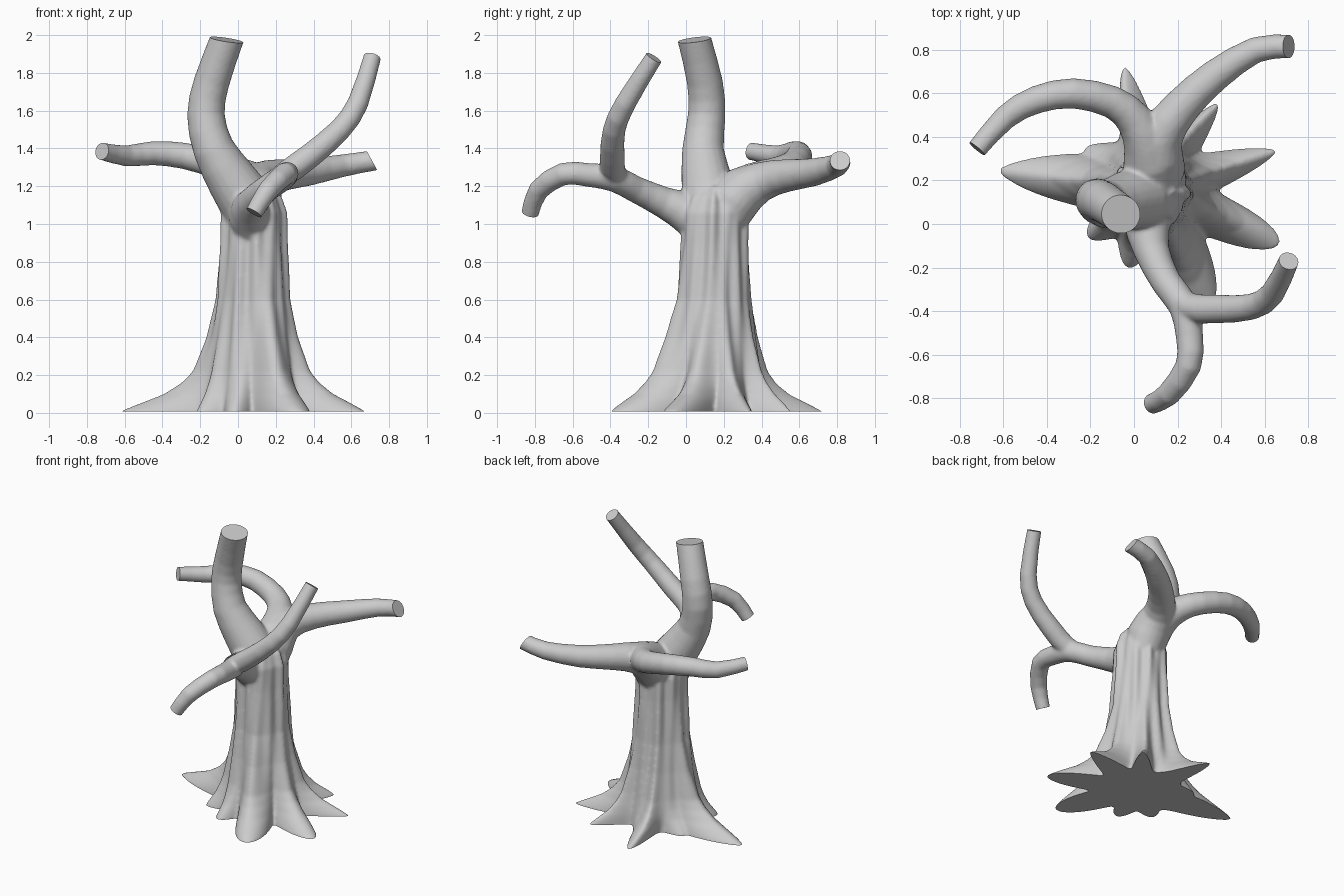
import bpy, bmesh, math
from mathutils import Vector

cube = bpy.data.objects.get("Cube")
if cube:
    bpy.data.objects.remove(cube)

bark = bpy.data.materials.new("grey bark")
bark.use_nodes = True
GREY = (0.6, 0.6, 0.6, 1)
bark.diffuse_color = GREY
bark.node_tree.nodes["Principled BSDF"].inputs["Base Color"].default_value = GREY

wood = bmesh.new()   # all overlapping solids, fused below
saw_cuts = []        # (point, outward normal) of each sawn limb end
GROUND = 0.008


def loft(rings):
    """Skin a list of point rings into the wood and cap both ends."""
    loops = [[wood.verts.new(p) for p in ring] for ring in rings]
    n = len(loops[0])
    for a, b in zip(loops, loops[1:]):
        for i in range(n):
            j = (i + 1) % n
            wood.faces.new((a[i], a[j], b[j], b[i]))
    for loop in (loops[0], loops[-1]):
        centre = wood.verts.new(sum((v.co for v in loop), Vector()) / n)
        for i in range(n):
            wood.faces.new((loop[i], loop[(i + 1) % n], centre))


def soften_path(path):
    """Add a spline midpoint between neighbouring path points."""
    pts = [Vector(p) for p in path]
    out = []
    for i in range(len(pts) - 1):
        p0, p3 = pts[max(i - 1, 0)], pts[min(i + 2, len(pts) - 1)]
        out += [pts[i], (9 * (pts[i] + pts[i + 1]) - p0 - p3) / 16]
    return out + [pts[-1]]


def limb(path, normal=None, sides=20):
    """Tapered tube through (x, y, z, radius) points, overshooting its saw cut."""
    path = soften_path(path)
    pts = [p.to_3d() for p in path]
    end = (pts[-1] - pts[-2]).normalized()
    saw_cuts.append((pts[-1].copy(), Vector(normal).normalized() if normal else end))
    pts[-1] += end * 0.05
    rings, side = [], Vector((0.3, 0.5, 0.8))
    for i, p in enumerate(pts):
        before = (p - pts[i - 1]).normalized() if i else Vector()
        after = (pts[i + 1] - p).normalized() if i < len(pts) - 1 else Vector()
        t = (before + after).normalized()
        side = (side - t * side.dot(t)).normalized()
        up = t.cross(side)
        rings.append([p + path[i][3] * (side * math.cos(a) + up * math.sin(a))
                      for a in (math.tau * k / sides for k in range(sides))])
    loft(rings)


def ramp(table, z):
    """Piecewise linear lookup in (height, value) pairs."""
    z = max(z, table[0][0])
    for (z0, v0), (z1, v1) in zip(table, table[1:]):
        if z <= z1:
            return v0 + (v1 - v0) * (z - z0) / (z1 - z0)
    return table[-1][1]


# Trunk flaring into roots: (direction in degrees, reach, angular width, bend,
# flare power, tip sharpness)
ROOTS = [(173, 0.71, 0.27, 0, 1.1, 1.35), (148, 0.37, 0.22, 0, 1, 2),
         (114, 0.58, 0.18, -0.2, 1.1, 1.5), (59, 0.49, 0.17, -0.12, 1, 1.5),
         (17, 0.61, 0.19, 0, 1.1, 1.4), (-17, 0.63, 0.26, -0.1, 1, 2),
         (-64, 0.61, 0.31, 0, 0.74, 2), (-107, 0.37, 0.25, 0, 1, 2),
         (-141, 0.37, 0.22, 0, 1, 2)]
CORE = [(0.01, 0.25), (0.2, 0.22), (0.4, 0.195), (0.6, 0.178), (0.9, 0.165),
        (1.06, 0.165), (1.14, 0.14), (1.2, 0.09)]
FLARE = [(0.01, 1), (0.04, 0.86), (0.1, 0.56), (0.16, 0.38), (0.22, 0.27),
         (0.4, 0.15), (0.6, 0.06), (0.9, 0.03), (1.2, 0)]


def trunk_point(a, z):
    r = ramp(CORE, z)
    flare = ramp(FLARE, z)
    grow = 0
    for deg, reach, width, bend, power, sharp in ROOTS:
        d = a - math.radians(deg) - bend * flare
        d = abs((d + math.pi) % math.tau - math.pi)
        w = width * (1.25 - 0.25 * flare)
        lobe = math.exp(-(d / w) ** sharp)
        grow = max(grow, (reach - 0.25) * lobe * flare ** power)
    r += grow
    r += 0.009 * math.sin(9 * a + 2.5 * z) + 0.006 * math.sin(14 * a - 4 * z + 1)
    return Vector((0.08 + r * math.cos(a), 0.16 + r * math.sin(a), z))


heights = [-0.03, 0.01, 0.025, 0.04, 0.07, 0.1, 0.13, 0.16, 0.19, 0.22, 0.28, 0.34,
           0.4, 0.5, 0.6, 0.7, 0.8, 0.9, 1.0, 1.06, 1.1, 1.14, 1.2]
N = 180
loft([[trunk_point(math.tau * k / N, z) for k in range(N)] for z in heights])

# Main upright limb
limb([(0.08, 0.15, 0.88, 0.1), (0.06, 0.13, 1.08, 0.145),
      (-0.03, 0.11, 1.23, 0.135), (-0.13, 0.09, 1.4, 0.11),
      (-0.17, 0.11, 1.58, 0.1), (-0.14, 0.1, 1.75, 0.095),
      (-0.06, 0.045, 1.975, 0.088)], normal=(0.15, -0.12, 1))

# Front limb, forking in two
limb([(0.08, 0.18, 0.86, 0.09), (0.06, 0.03, 1.04, 0.11),
      (0.08, -0.12, 1.115, 0.083), (0.15, -0.27, 1.185, 0.07),
      (0.23, -0.38, 1.24, 0.07), (0.255, -0.52, 1.26, 0.063),
      (0.25, -0.65, 1.265, 0.06), (0.16, -0.78, 1.18, 0.055),
      (0.085, -0.825, 1.06, 0.045)])
limb([(0.17, -0.3, 1.2, 0.05), (0.25, -0.38, 1.265, 0.066),
      (0.38, -0.39, 1.36, 0.066), (0.54, -0.38, 1.5, 0.06),
      (0.635, -0.32, 1.64, 0.056), (0.71, -0.17, 1.88, 0.046)])

# Back limb, forking right and left
limb([(0.1, 0.15, 0.9, 0.1), (0.09, 0.24, 1.12, 0.14),
      (0.06, 0.37, 1.22, 0.11), (0.0, 0.48, 1.27, 0.085),
      (-0.1, 0.56, 1.31, 0.075), (-0.28, 0.6, 1.36, 0.07),
      (-0.45, 0.57, 1.375, 0.064), (-0.59, 0.49, 1.36, 0.056),
      (-0.72, 0.345, 1.385, 0.045)])
limb([(0.1, 0.15, 0.9, 0.1), (0.1, 0.26, 1.13, 0.135),
      (0.12, 0.4, 1.225, 0.105), (0.22, 0.54, 1.257, 0.086),
      (0.37, 0.68, 1.275, 0.074), (0.56, 0.8, 1.31, 0.06),
      (0.71, 0.815, 1.335, 0.054)], normal=(0.83, 0, 0.45))

# Fuse the solids and soften the joints
bmesh.ops.recalc_face_normals(wood, faces=wood.faces)
mesh = bpy.data.meshes.new("tree_trunk")
wood.to_mesh(mesh)
tree = bpy.data.objects.new("tree_trunk", mesh)
bpy.context.collection.objects.link(tree)
fuse = tree.modifiers.new("fuse", 'REMESH')
fuse.mode = 'VOXEL'
fuse.voxel_size = 0.01
soften = tree.modifiers.new("soften", 'SMOOTH')
soften.factor = 0.5
soften.iterations = 8
wood.clear()
wood.from_object(tree, bpy.context.evaluated_depsgraph_get())
tree.modifiers.clear()


def saw(point, normal, faces):
    """Cut flat through the given faces and cap the opening."""
    geom = {e for f in faces for e in (f, *f.edges, *f.verts)}
    cut = bmesh.ops.bisect_plane(wood, geom=list(geom), plane_co=point,
                                 plane_no=normal, clear_outer=True)
    rim = [e for e in cut["geom_cut"] if isinstance(e, bmesh.types.BMEdge)]
    bmesh.ops.holes_fill(wood, edges=rim, sides=0)


# Sawn limb ends and the flat underside
for point, normal in saw_cuts:
    saw(point, normal, [f for f in wood.faces
                        if (f.calc_center_median() - point).length < 0.14])
saw(Vector((0, 0, GROUND)), Vector((0, 0, -1)),
    [f for f in wood.faces if f.calc_center_median().z < 0.1])

bmesh.ops.recalc_face_normals(wood, faces=wood.faces)
wood.to_mesh(mesh)
wood.free()
mesh.materials.clear()
mesh.materials.append(bark)
bpy.ops.object.select_all(action='DESELECT')
tree.select_set(True)
bpy.context.view_layer.objects.active = tree
bpy.ops.object.shade_smooth_by_angle(angle=math.radians(45))
